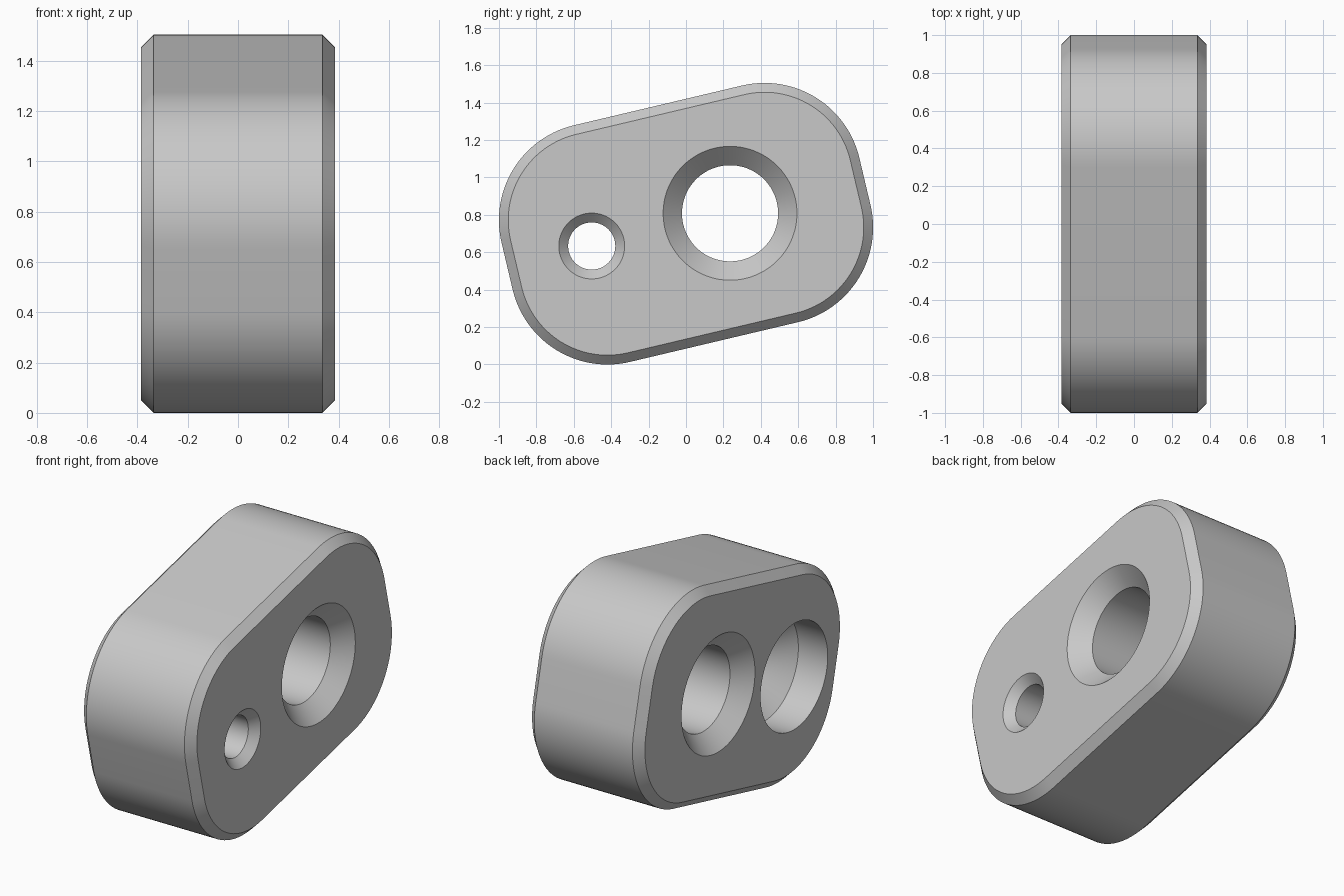
import bpy, bmesh
from math import sin, cos, pi, radians
from mathutils import Matrix

cube = bpy.data.objects.get("Cube")
if cube:
    bpy.data.objects.remove(cube)

HALF = 0.385                  # half thickness along x
CHAMFER = 0.05
CORNER_Y, CORNER_Z, CORNER_R = 0.462, 0.129, 0.521
PLACE = Matrix.Translation((0, 0, 0.7525)) @ Matrix.Rotation(radians(13.3), 4, 'X')

grey = bpy.data.materials.new("plain grey")
grey.use_nodes = True
grey.diffuse_color = (0.58, 0.58, 0.58, 1)
grey.node_tree.nodes["Principled BSDF"].inputs["Base Color"].default_value = grey.diffuse_color


def rounded_outline(radius, steps=28):
    """Rounded rectangle in the y-z plane."""
    points = []
    for quarter, (sy, sz) in enumerate([(1, 1), (-1, 1), (-1, -1), (1, -1)]):
        for i in range(steps + 1):
            a = (quarter + i / steps) * pi / 2
            points.append((sy * CORNER_Y + radius * cos(a), sz * CORNER_Z + radius * sin(a)))
    return points


def circle(centre_y, radius, steps=96):
    return [(centre_y + radius * cos(2 * pi * i / steps), radius * sin(2 * pi * i / steps))
            for i in range(steps)]


def loft(name, sections):
    """Closed solid through a list of (x, outline) sections."""
    bm = bmesh.new()
    rings = [[bm.verts.new((x, y, z)) for y, z in outline] for x, outline in sections]
    for a, b in zip(rings, rings[1:]):
        for i in range(len(a)):
            j = (i + 1) % len(a)
            bm.faces.new((a[i], a[j], b[j], b[i]))
    bm.faces.new(rings[0])
    bm.faces.new(rings[-1])
    bmesh.ops.recalc_face_normals(bm, faces=bm.faces)
    mesh = bpy.data.meshes.new(name)
    bm.to_mesh(mesh)
    bm.free()
    mesh.materials.append(grey)
    obj = bpy.data.objects.new(name, mesh)
    bpy.context.collection.objects.link(obj)
    obj.matrix_world = PLACE
    return obj


# Chamfered rounded block
inner, outer = rounded_outline(CORNER_R - CHAMFER), rounded_outline(CORNER_R)
block = loft("block", [(-HALF, inner), (CHAMFER - HALF, outer),
                       (HALF - CHAMFER, outer), (HALF, inner)])


def cut_hole(name, centre_y, profile):
    """Drill a turned profile of (x, radius) pairs through the block."""
    cutter = loft(name, [(x, circle(centre_y, r)) for x, r in profile])
    cutter.hide_render = True
    mod = block.modifiers.new(name, 'BOOLEAN')
    mod.operation = 'DIFFERENCE'
    mod.solver = 'EXACT'
    mod.object = cutter
    bpy.context.view_layer.update()
    bpy.context.view_layer.objects.active = block
    bpy.ops.object.modifier_apply(modifier=name)
    bpy.data.objects.remove(cutter)


# Profiles run past both faces so the cuts are clean
OVER = 0.02
# Large hole, countersunk on both sides
cut_hole("large_hole", 0.242, [
    (-HALF - OVER, 0.358 + OVER), (0.1 - HALF, 0.257),
    (HALF - 0.1, 0.257), (HALF + OVER, 0.358 + OVER)])
# Small hole with a deep tapered pocket on the right side, countersunk on the left
cut_hole("small_hole", -0.518, [
    (-HALF - OVER, 0.327), (0.2 - HALF, 0.327), (0.4 - HALF, 0.126),
    (HALF - 0.05, 0.126), (HALF + OVER, 0.176 + OVER)])

bpy.ops.object.select_all(action='DESELECT')
block.select_set(True)
bpy.context.view_layer.objects.active = block
bpy.ops.object.shade_smooth_by_angle(angle=radians(30))
